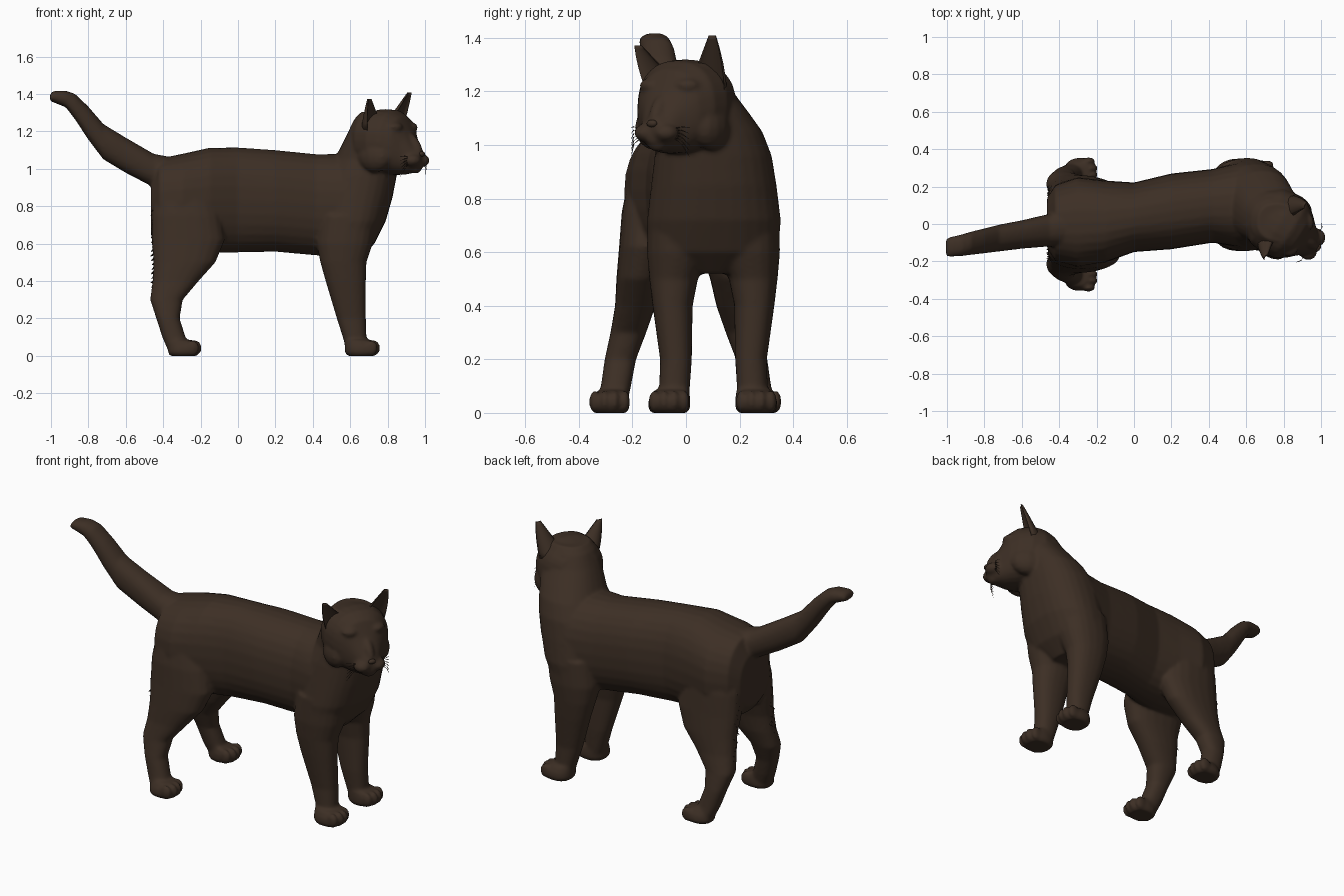
import bpy, bmesh, math, random
from mathutils import Matrix, Vector

random.seed(4)
fur = bpy.data.materials.new("dark_brown_fur")
fur.diffuse_color = (0.046, 0.028, 0.018, 1)

# Head frame: turned towards the viewer's side
HEAD = Matrix.Translation((0.78, 0.0, 0)) @ Matrix.Rotation(math.radians(-32), 4, 'Z')
IDENT = Matrix.Identity(4)


def loft(bm, axis, sections, n=20, power=2.3, mat=IDENT, hollow=False):
    """Skin rounded rings; section = (position, a0, a1, b0, b1) extents across the axis."""
    rings = []
    for s, a0, a1, b0, b1 in sections:
        ring = []
        for i in range(n):
            t = 2 * math.pi * i / n
            c, d = math.cos(t), math.sin(t)
            u = math.copysign(abs(c) ** (2 / power), c)
            v = math.copysign(abs(d) ** (2 / power), d)
            if hollow and u > 0:          # dish the front of the ring
                u *= -0.35
            a = (a0 + a1) / 2 + u * (a1 - a0) / 2
            b = (b0 + b1) / 2 + v * (b1 - b0) / 2
            p = (s, a, b) if axis == 'x' else (a, b, s)
            ring.append(bm.verts.new(mat @ Vector(p)))
        rings.append(ring)
    for r, q in zip(rings, rings[1:]):
        for i in range(n):
            j = (i + 1) % n
            bm.faces.new((r[i], r[j], q[j], q[i]))
    bm.faces.new(rings[0])
    bm.faces.new(rings[-1])


def ball(bm, centre, size, mat=IDENT, tilt=0):
    m = (mat @ Matrix.Translation(centre) @ Matrix.Rotation(math.radians(tilt), 4, 'Y')
         @ Matrix.Diagonal((*size, 1)))
    bmesh.ops.create_uvsphere(bm, u_segments=14, v_segments=8, radius=1, matrix=m)


def finish(bm, name):
    bmesh.ops.recalc_face_normals(bm, faces=bm.faces)
    me = bpy.data.meshes.new(name)
    bm.to_mesh(me)
    bm.free()
    me.materials.append(fur)
    for p in me.polygons:
        p.use_smooth = True
    ob = bpy.data.objects.new(name, me)
    bpy.context.collection.objects.link(ob)
    return ob


def flip(sections, total):
    """Mirror the y extents of upright sections about y = total / 2."""
    return [(s, a0, a1, total - b1, total - b0) for s, a0, a1, b0, b1 in sections]


body = bmesh.new()

# Torso
loft(body, 'x', [
    (-0.465, -0.13, 0.14, 0.64, 0.95), (-0.42, -0.20, 0.21, 0.58, 1.055),
    (-0.30, -0.232, 0.25, 0.56, 1.08), (-0.15, -0.205, 0.232, 0.55, 1.113),
    (0.0, -0.15, 0.222, 0.553, 1.114), (0.2, -0.135, 0.27, 0.557, 1.10),
    (0.42, -0.10, 0.294, 0.537, 1.078), (0.58, -0.127, 0.335, 0.53, 1.08),
    (0.70, -0.08, 0.30, 0.58, 1.02)], n=28)

# Chest and neck
loft(body, 'z', [
    (0.52, 0.48, 0.65, 0.0, 0.205), (0.60, 0.43, 0.73, -0.14, 0.345),
    (0.72, 0.42, 0.79, -0.145, 0.354), (0.85, 0.43, 0.827, -0.13, 0.338),
    (0.96, 0.46, 0.848, -0.117, 0.32), (1.05, 0.515, 0.86, -0.10, 0.285),
    (1.12, 0.55, 0.88, -0.11, 0.235), (1.20, 0.59, 0.89, -0.12, 0.175),
    (1.27, 0.625, 0.89, -0.11, 0.14), (1.305, 0.66, 0.87, -0.09, 0.11)], n=28)

# Tail
loft(body, 'x', [
    (-0.34, -0.12, 0.10, 0.84, 1.06), (-0.45, -0.12, 0.055, 0.90, 1.08),
    (-0.60, -0.132, 0.02, 0.978, 1.167), (-0.72, -0.147, -0.003, 1.05, 1.24),
    (-0.80, -0.157, -0.023, 1.155, 1.333), (-0.87, -0.165, -0.04, 1.262, 1.40),
    (-0.92, -0.172, -0.055, 1.328, 1.418), (-0.985, -0.175, -0.07, 1.355, 1.417),
    (-1.006, -0.172, -0.08, 1.362, 1.40)], power=2.3)

# Legs
hind_leg = [
    (1.02, -0.38, -0.20, -0.15, -0.02), (0.90, -0.44, -0.14, -0.21, -0.02),
    (0.75, -0.462, -0.09, -0.24, -0.03),
    (0.62, -0.462, -0.07, -0.25, -0.05), (0.50, -0.452, -0.12, -0.26, -0.09),
    (0.40, -0.457, -0.21, -0.265, -0.113), (0.30, -0.47, -0.295, -0.282, -0.148),
    (0.20, -0.437, -0.312, -0.304, -0.186), (0.10, -0.405, -0.28, -0.318, -0.205),
    (0.03, -0.375, -0.24, -0.335, -0.22)]
hind_paw = [
    (0.0, -0.365, -0.22, -0.345, -0.22), (0.02, -0.375, -0.205, -0.36, -0.21),
    (0.05, -0.37, -0.205, -0.355, -0.21), (0.085, -0.36, -0.245, -0.33, -0.22)]
front_leg = [
    (0.75, 0.44, 0.74, -0.143, 0.08), (0.60, 0.42, 0.72, -0.146, 0.085),
    (0.50, 0.44, 0.687, -0.137, 0.045), (0.40, 0.468, 0.684, -0.125, 0.025),
    (0.20, 0.528, 0.684, -0.097, 0.022), (0.10, 0.56, 0.687, -0.10, 0.015),
    (0.03, 0.58, 0.70, -0.11, 0.01)]
front_paw = [
    (0.0, 0.585, 0.73, -0.13, 0.005), (0.02, 0.57, 0.75, -0.143, 0.017),
    (0.05, 0.57, 0.75, -0.14, 0.017), (0.085, 0.57, 0.715, -0.12, 0.012)]
for leg, total in ((hind_leg, 0.0), (hind_paw, -0.005), (front_leg, 0.205), (front_paw, 0.2)):
    loft(body, 'z', leg)
    loft(body, 'z', flip(leg, total))

# Toes
for x, y in ((-0.222, -0.285), (-0.222, 0.28), (0.733, -0.063), (0.733, 0.263)):
    for k in (-1.5, -0.5, 0.5, 1.5):
        ball(body, (x - 0.014 * abs(k), y + k * 0.037, 0.042), (0.036, 0.021, 0.042))

# Head with muzzle, cheeks, brows and nose bridge
loft(body, 'x', [
    (-0.15, -0.12, 0.12, 1.04, 1.27), (-0.08, -0.17, 0.17, 1.0, 1.305),
    (0.0, -0.183, 0.183, 0.975, 1.32), (0.07, -0.17, 0.17, 0.967, 1.315),
    (0.125, -0.135, 0.135, 0.968, 1.28), (0.165, -0.095, 0.095, 0.975, 1.20),
    (0.21, -0.06, 0.06, 0.985, 1.12), (0.24, -0.035, 0.035, 1.01, 1.095)],
    n=28, power=2.3, mat=HEAD)
ball(body, (0.178, 0, 1.135), (0.085, 0.032, 0.04), HEAD, 48)        # nose bridge
ball(body, (0.195, 0, 1.0), (0.036, 0.04, 0.026), HEAD)              # chin
for s in (-1, 1):
    ball(body, (0.205, s * 0.042, 1.045), (0.05, 0.05, 0.036), HEAD)  # whisker pad
    ball(body, (0.105, s * 0.075, 1.222), (0.055, 0.055, 0.03), HEAD)  # brow
    ball(body, (0.02, s * 0.125, 1.065), (0.10, 0.062, 0.085), HEAD)  # cheek

# Fuse the body parts into one soft skin
cat = finish(body, "cat_body")
rm = cat.modifiers.new("fuse", 'REMESH')
rm.mode = 'VOXEL'
rm.voxel_size = 0.009
rm.use_smooth_shade = True
sm = cat.modifiers.new("soften", 'SMOOTH')
sm.factor = 0.5
sm.iterations = 7

# Ears: broad at the base, dished at the front; (side, tip height, tip x, tip y)
for s, top, tx, ty, name in ((-1, 1.372, 0.035, 0.195, "near_ear"), (1, 1.408, 0.07, 0.16, "far_ear")):
    bm = bmesh.new()
    secs = []
    for f in (0, 0.25, 0.5, 0.75, 0.92, 1):
        w = 1 - f
        y_in = 0.01 * w + (ty - 0.018) * f
        y_out = 0.172 * w + (ty + 0.012) * f + 0.03 * f * w
        ys = sorted((s * y_in, s * y_out))
        secs.append((1.20 + f * (top - 1.20), -0.075 * w + (tx - 0.018) * f,
                     0.085 * w + (tx + 0.014) * f, *ys))
    loft(bm, 'z', secs, n=16, power=2, mat=HEAD, hollow=True)
    finish(bm, name)

# Eyes and nose
bm = bmesh.new()
for s in (-1, 1):
    ball(bm, (0.125, s * 0.08, 1.165), (0.028, 0.032, 0.02), HEAD)
finish(bm, "eyes")
bm = bmesh.new()
ball(bm, (0.24, 0, 1.08), (0.014, 0.022, 0.014), HEAD)
finish(bm, "nose")


def spike(bm, base, tip, r):
    d = tip - base
    m = Matrix.Translation((base + tip) / 2) @ d.to_track_quat('Z', 'Y').to_matrix().to_4x4()
    bmesh.ops.create_cone(bm, cap_ends=True, segments=4, radius1=r, radius2=r * 0.1,
                          depth=d.length, matrix=m)


# Whiskers
bm = bmesh.new()
for s in (-1, 1):
    for i in range(6):
        base = Vector((0.20, s * 0.075, 1.06 - 0.007 * i))
        mid = base + Vector((0.0, s * 0.03, 0.008 - 0.006 * i))
        tip = mid + Vector((-0.02, s * 0.025, -0.004 - 0.009 * i))
        spike(bm, HEAD @ base, HEAD @ mid, 0.003)
        spike(bm, HEAD @ mid, HEAD @ tip, 0.0025)
finish(bm, "whiskers")

# Fur tufts down the back of the hind legs
bm = bmesh.new()
for side in (-1, 1):
    for i in range(18):
        z = 0.38 + 0.024 * i
        y = side * (0.185 - 0.08 * (z - 0.38)) + random.uniform(-0.02, 0.02)
        base = Vector((-0.42, y, z + 0.02))
        spike(bm, base, Vector((-0.458 - random.uniform(0, 0.01), y, z - 0.015)), 0.014)
finish(bm, "leg_fur_tufts")
